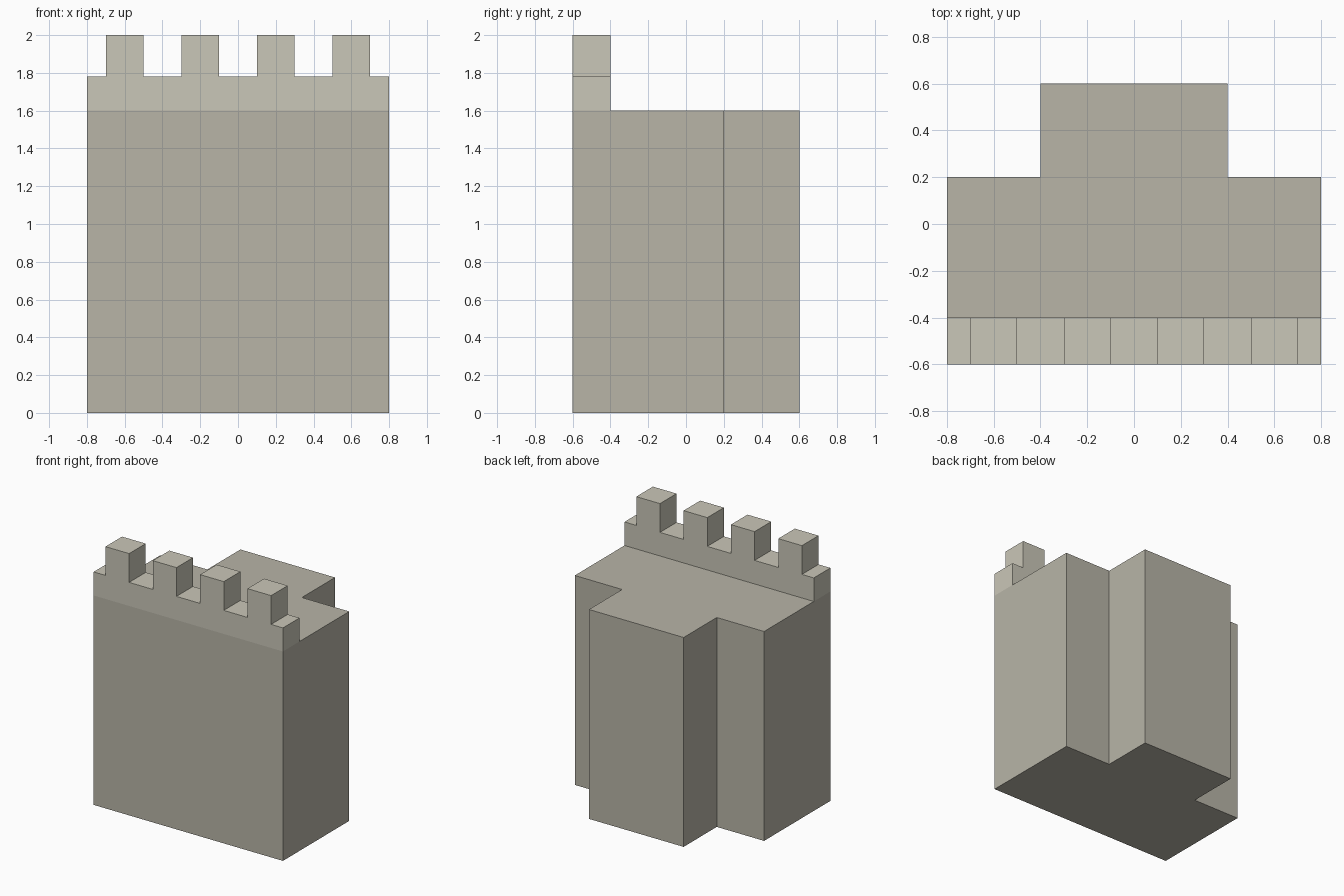
import bpy, bmesh
from mathutils import Vector

if "Cube" in bpy.data.objects:
    bpy.data.objects.remove(bpy.data.objects["Cube"])


def material(name, color):
    mat = bpy.data.materials.new(name)
    mat.diffuse_color = (*color, 1)
    mat.use_nodes = True
    mat.node_tree.nodes["Principled BSDF"].inputs["Base Color"].default_value = mat.diffuse_color
    return mat


def prism(name, outline, direction, mat):
    """Extrude a closed planar outline into a solid."""
    bm = bmesh.new()
    face = bm.faces.new([bm.verts.new(p) for p in outline])
    ext = bmesh.ops.extrude_face_region(bm, geom=[face], use_keep_orig=True)
    verts = [g for g in ext["geom"] if isinstance(g, bmesh.types.BMVert)]
    bmesh.ops.translate(bm, verts=verts, vec=Vector(direction))
    bmesh.ops.recalc_face_normals(bm, faces=bm.faces)
    mesh = bpy.data.meshes.new(name)
    bm.to_mesh(mesh)
    bm.free()
    mesh.materials.append(mat)
    obj = bpy.data.objects.new(name, mesh)
    bpy.context.collection.objects.link(obj)
    return obj


stone = material("stone", (0.48, 0.46, 0.39))
light_stone = material("light_stone", (0.59, 0.57, 0.48))

# Wall body: T-shaped plan with a narrower block at the back
half = [(0.8, -0.6), (0.8, 0.2), (0.4, 0.2), (0.4, 0.6)]
plan = half + [(-x, y) for x, y in reversed(half)]
prism("wall_body", [(x, y, 0) for x, y in plan], (0, 0, 1.6), stone)

# Parapet: low wall with four square merlons along the front edge
base, sill, top = 1.6, 1.78, 2.0
profile = [(0.8, base), (-0.8, base), (-0.8, sill)]
for centre in (-0.6, -0.2, 0.2, 0.6):
    a, b = centre - 0.1, centre + 0.1
    profile += [(a, sill), (a, top), (b, top), (b, sill)]
profile.append((0.8, sill))
prism("parapet", [(x, -0.6, z) for x, z in profile], (0, 0.2, 0), light_stone)
